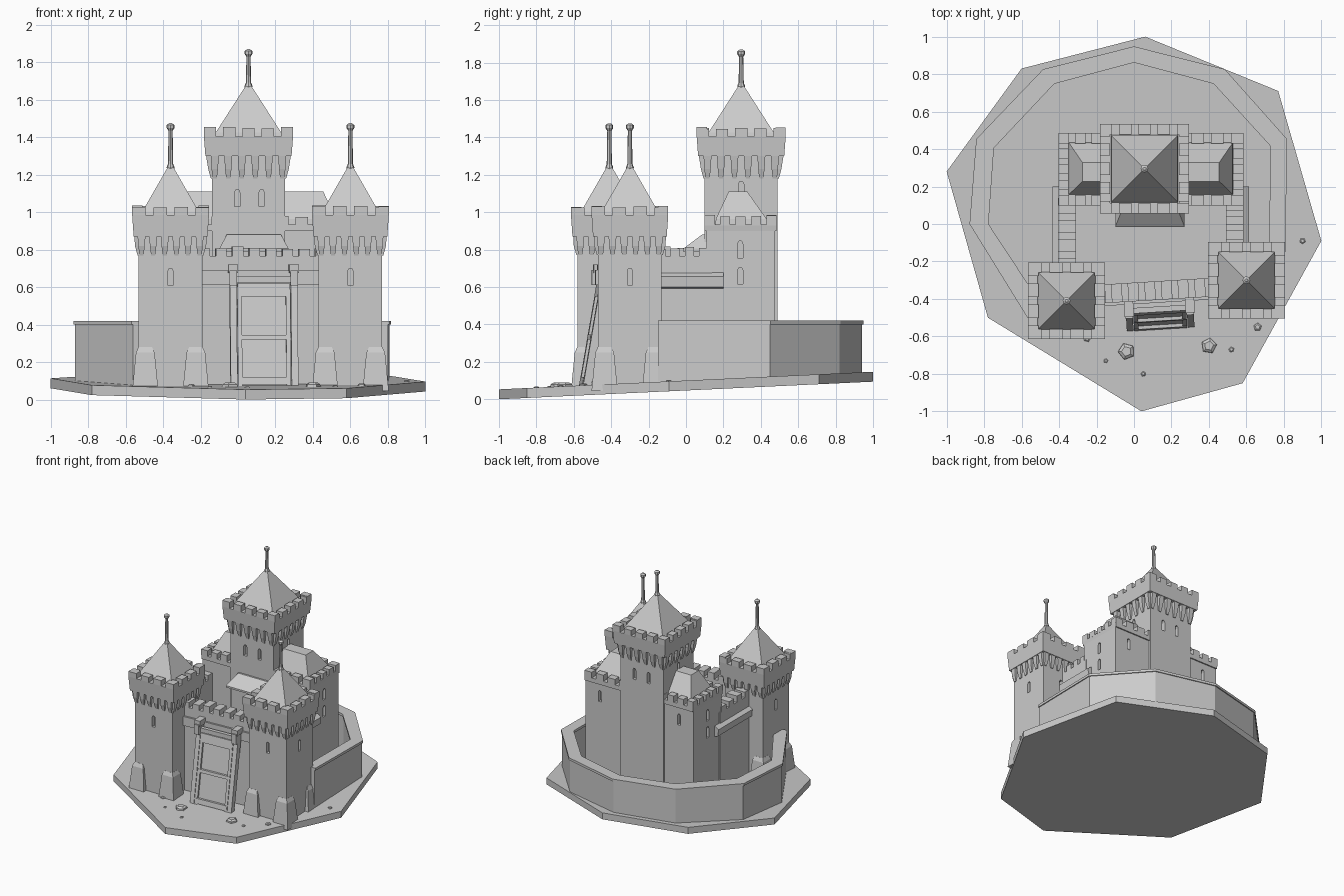
import bpy, bmesh, math, random
from mathutils import Vector, Matrix

random.seed(4)
if bpy.data.objects.get("Cube"):
    bpy.data.objects.remove(bpy.data.objects["Cube"])

stone = bpy.data.materials.new("grey stone")
stone.use_nodes = True
GREY = (0.6, 0.6, 0.6, 1)
stone.diffuse_color = GREY
stone.node_tree.nodes["Principled BSDF"].inputs["Base Color"].default_value = GREY


def finish(name, bm):
    bmesh.ops.recalc_face_normals(bm, faces=bm.faces)
    mesh = bpy.data.meshes.new(name)
    bm.to_mesh(mesh)
    bm.free()
    mesh.materials.append(stone)
    ob = bpy.data.objects.new(name, mesh)
    bpy.context.scene.collection.objects.link(ob)
    return ob


def skin(bm, rings):
    """Closed solid through rings of equal point count."""
    vs = [[bm.verts.new(p) for p in r] for r in rings]
    n = len(vs[0])
    for a, b in zip(vs, vs[1:]):
        for i in range(n):
            j = (i + 1) % n
            bm.faces.new((a[i], a[j], b[j], b[i]))
    bm.faces.new(vs[0][::-1])
    bm.faces.new(vs[-1])


def rect(x, y, z, hx, hy):
    return [(x - hx, y - hy, z), (x + hx, y - hy, z), (x + hx, y + hy, z), (x - hx, y + hy, z)]


def block(bm, x0, x1, y0, y1, z0, z1):
    x, y, hx, hy = (x0 + x1) / 2, (y0 + y1) / 2, (x1 - x0) / 2, (y1 - y0) / 2
    skin(bm, [rect(x, y, z0, hx, hy), rect(x, y, z1, hx, hy)])


def ground(y):
    return 0.1 + 0.047 * y


def cut_slits(ob, slits):
    """Recess narrow arched windows: (x, y, z, turn)."""
    bm = bmesh.new()
    prof = [(-0.014, -0.045), (0.014, -0.045), (0.014, 0.03), (0.007, 0.045), (-0.007, 0.045), (-0.014, 0.03)]
    for x, y, z, turn in slits:
        m = Matrix.Translation((x, y, z)) @ Matrix.Rotation(turn, 4, 'Z')
        skin(bm, [[m @ Vector((px, d, pz)) for px, pz in prof] for d in (-0.03, 0.03)])
    cutter = finish("slit_cutter", bm)
    cutter.hide_render = True
    mod = ob.modifiers.new("slits", 'BOOLEAN')
    mod.operation, mod.solver, mod.object = 'DIFFERENCE', 'EXACT', cutter
    bpy.context.view_layer.update()
    cut = bpy.data.meshes.new_from_object(ob.evaluated_get(bpy.context.evaluated_depsgraph_get()))
    ob.modifiers.clear()
    ob.data = cut
    bpy.data.objects.remove(cutter)


def merlons(bm, a, b, count, thick, z0, z1):
    """Teeth along the line a-b, end teeth flush with the ends."""
    a, b = Vector(a), Vector(b)
    d = (b - a).normalized()
    side = Vector((-d.y, d.x)) * thick / 2
    pitch = (b - a).length / (count - 0.36)
    for i in range(count):
        p = a + d * pitch * i
        q = p + d * pitch * 0.64
        top = z1 + random.uniform(-0.006, 0.006)
        base = [p - side, q - side, q + side, p + side]
        skin(bm, [[(*v, z) for v in base] for z in (z0, top)])


def battlement(bm, x, y, hx, hy, count, z0, z1, t=0.055):
    ex, ey = hx - t / 2, hy - t / 2
    for s in (-1, 1):
        merlons(bm, (x - hx, y + s * ey), (x + hx, y + s * ey), count, t, z0, z1)
        merlons(bm, (x + s * ex, y - hy), (x + s * ex, y + hy), count, t, z0, z1)


def tower(name, x, y, half, crown, z0, corbel, deck, notch, top, roof, apex, tip, teeth, slits):
    # Shaft
    bm = bmesh.new()
    skin(bm, [rect(x, y, z0, half, half), rect(x, y, deck + 0.02, half, half)])
    cut_slits(finish(name + "_shaft", bm), slits)
    # Overhanging crown with tapered corbels under it
    bm = bmesh.new()
    skin(bm, [rect(x, y, deck, crown - 0.008, crown - 0.008), rect(x, y, notch, crown, crown)])
    battlement(bm, x, y, crown, crown, teeth, notch, top)
    out = crown - 0.012
    for k in range(4):
        m = Matrix.Translation((x, y, 0)) @ Matrix.Rotation(k * math.pi / 2, 4, 'Z')
        for i in range(6):
            u = (i / 5 - 0.5) * 2 * (half - 0.015)
            rings = []
            for z, d, w in ((corbel, half + 0.006, 0.011), (corbel + 0.05, half + 0.02, 0.017), (deck, out, 0.021)):
                rings.append([m @ Vector(p) for p in rect(u, -(half - 0.01 + d) / 2, z, w, (d - half + 0.01) / 2)])
            skin(bm, rings)
    finish(name + "_crown", bm)
    # Pyramid roof
    bm = bmesh.new()
    skin(bm, [rect(x, y, notch - 0.01, roof + 0.006, roof + 0.006), rect(x, y, notch + 0.02, roof, roof),
              rect(x, y, apex - 0.01, 0.018, 0.018), rect(x, y, apex, 0.01, 0.01)])
    finish(name + "_roof", bm)
    # Pole with collar and knob
    bm = bmesh.new()
    prof = [(0.018, apex - 0.03), (0.021, apex - 0.005), (0.014, apex + 0.012), (0.011, tip - 0.04),
            (0.021, tip - 0.025), (0.021, tip - 0.01), (0.008, tip)]
    skin(bm, [[(x + r * math.cos(a * math.pi / 4), y + r * math.sin(a * math.pi / 4), z) for a in range(8)]
              for r, z in prof])
    finish(name + "_pole", bm)


# Tilted ground slab
outline = [(0.06, 1), (-0.6, 0.83), (-1, 0.28), (-0.78, -0.5), (0.04, -1), (0.58, -0.85), (1, -0.09), (0.77, 0.71)]
bm = bmesh.new()
skin(bm, [[(x, y, ground(y) - 0.053 + h) for x, y in outline] for h in (0, 0.053)])
finish("ground_slab", bm)

# Low outer wall, open at the front, with a thin coping
outer = [(-0.56, -0.5), (-0.87, 0.0), (-0.835, 0.45), (-0.48, 0.82), (0, 0.94), (0.48, 0.82), (0.81, 0.45), (0.8, -0.15)]
inner = [(-0.47, -0.48), (-0.785, 0.0), (-0.755, 0.41), (-0.43, 0.755), (0, 0.87), (0.43, 0.755), (0.735, 0.42), (0.73, -0.15)]
for name, grow, low, high in (("outer_wall", 0, None, 0.405), ("outer_wall_coping", 0.008, 0.4, 0.42)):
    bm = bmesh.new()
    sections = []
    for o, i in zip(outer, inner):
        o, i = Vector(o), Vector(i)
        d = (o - i).normalized() * grow
        o, i = o + d, i - d
        sections.append([(*p, z) for p, z in ((o, low or ground(o.y) - 0.02), (o, high), (i, high),
                                              (i, low or ground(i.y) - 0.02))])
    skin(bm, sections)
    finish(name, bm)

# Front towers with sloped corner buttresses
for name, x, y in (("right_front_tower", -0.36, -0.41), ("left_front_tower", 0.6, -0.3)):
    sl = [(x, y - 0.17, 0.655, 0), (x, y + 0.17, 0.655, 0)]
    sl += [(x + s * 0.17, y, 0.655, math.pi / 2) for s in (-1, 1)]
    tower(name, x, y, 0.17, 0.205, 0.05, 0.77, 0.87, 0.985, 1.03, 0.15, 1.245, 1.475, 4, sl)
    bm = bmesh.new()
    for sx in (-1, 1):
        for sy in (-1, 1):
            cx, cy = x + sx * 0.135, y + sy * 0.135
            skin(bm, [rect(cx, cy, 0.045, 0.07, 0.07), rect(cx, cy, 0.25, 0.05, 0.05),
                      rect(cx, cy, 0.28, 0.036, 0.036)])
    finish(name + "_buttresses", bm)

# Central keep
KX, KY = 0.056, 0.295
keep_slits = [(KX + s, KY + t * 0.195, 1.075, 0) for s in (-0.06, 0.07) for t in (-1, 1)]
keep_slits += [(KX + s * 0.195, KY, 1.12, math.pi / 2) for s in (-1, 1)]
tower("keep", KX, KY, 0.195, 0.238, 0.08, 1.18, 1.3, 1.405, 1.45, 0.175, 1.68, 1.87, 5, keep_slits)

# Wings either side of the keep, with hipped roofs ending in a flat ridge
for name, x0, x1, end in (("right_wing", -0.4, 0.0, -1), ("left_wing", 0.1, 0.58, 1)):
    y0, y1 = 0.11, 0.475
    face = x0 if end < 0 else x1
    bm = bmesh.new()
    block(bm, x0, x1, y0, y1, 0.08, 0.935)
    sl = [(face, 0.29, z, math.pi / 2) for z in (0.66, 0.8)]
    sl += [(face - end * 0.13, y1, 0.8, 0)]
    cut_slits(finish(name, bm), sl)
    bm = bmesh.new()
    xc, hx, yc, hy = (x0 + x1) / 2, (x1 - x0) / 2, 0.2925, 0.1925
    skin(bm, [rect(xc, yc, 0.9, hx, hy), rect(xc, yc, 0.935, hx + 0.004, hy)])
    battlement(bm, xc, yc, hx + 0.004, hy, 5, 0.93, 0.98)
    finish(name + "_battlement", bm)
    bm = bmesh.new()
    rings = []
    for z, inset, h in ((0.93, 0.05, 0.14), (0.965, 0.055, 0.135), (1.11, 0.125, 0.05)):
        a, b = sorted((face - end * inset, KX))
        rings.append(rect((a + b) / 2, 0.295 - (0.135 - h) * 0.2, z, (b - a) / 2, h))
    skin(bm, rings)
    finish(name + "_roof", bm)

# Side curtain walls with an outside ledge
for name, x0, x1, y0, out in (("right_curtain", -0.405, -0.31, -0.25, -1), ("left_curtain", 0.49, 0.585, -0.16, 1)):
    bm = bmesh.new()
    block(bm, x0, x1, y0, 0.14, 0.06, 0.765)
    merlons(bm, ((x0 + x1) / 2, y0), ((x0 + x1) / 2, 0.12), 4, 0.095, 0.76, 0.81)
    finish(name, bm)
    bm = bmesh.new()
    face = x0 if out < 0 else x1
    skin(bm, [[(face - out * 0.01, y, 0.59), (face + out * 0.025, y, 0.6), (face + out * 0.03, y, 0.655),
               (face - out * 0.01, y, 0.68)] for y in (y0, 0.2)])
    finish(name + "_ledge", bm)

# Front wall and gate share a slightly turned frame
turn = Matrix.Translation((0.13, -0.355, 0)) @ Matrix.Rotation(math.radians(3.5), 4, 'Z')
bm = bmesh.new()
block(bm, -0.36, 0.36, -0.05, 0.05, 0.05, 0.765)
block(bm, -0.36, 0.36, -0.065, 0, 0.615, 0.69)
merlons(bm, (-0.34, 0), (0.34, 0), 8, 0.1, 0.76, 0.81)
finish("front_wall", bm).matrix_world = turn


def lean(z):
    return -0.19 + 0.11 * (z - 0.08) / 0.64


def leaning(bm, x0, x1, z0, z1, front, back):
    skin(bm, [[(x0, lean(z) - front, z), (x1, lean(z) - front, z), (x1, lean(z) + back, z), (x0, lean(z) + back, z)]
              for z in (z0, z1)])


bm = bmesh.new()
leaning(bm, -0.14, 0.14, 0.05, 0.62, 0.0, 0.04)
for z0, z1 in ((0.08, 0.12), (0.32, 0.345), (0.55, 0.62)):
    leaning(bm, -0.14, 0.14, z0, z1, 0.018, 0.01)
for s in (-0.13, 0.13):
    leaning(bm, s - 0.012, s + 0.012, 0.05, 0.6, 0.015, 0.01)
finish("gate_door", bm).matrix_world = turn

bm = bmesh.new()
for s in (-1, 1):
    x = s * 0.163
    leaning(bm, x - 0.018, x + 0.018, 0.045, 0.7, 0.015, 0.03)
    block(bm, x - 0.025, x + 0.025, -0.13, -0.04, 0.675, 0.72)
    block(bm, x - 0.02, x + 0.02, -0.14, -0.1, 0.61, 0.69)
block(bm, -0.17, 0.17, -0.115, -0.085, 0.625, 0.66)
finish("gate_frame", bm).matrix_world = turn

# Porch in the courtyard with a sloped roof
bm = bmesh.new()
block(bm, -0.07, 0.24, 0.01, 0.12, 0.07, 0.8)
skin(bm, [rect(0.085, 0.05, 0.79, 0.185, 0.065), rect(0.085, 0.05, 0.805, 0.185, 0.065),
          rect(0.085, 0.1, 0.88, 0.145, 0.015)])
finish("porch", bm)

# Scattered rocks
bm = bmesh.new()
for x, y, r in ((-0.04, -0.68, 0.045), (0.4, -0.65, 0.042), (-0.25, -0.61, 0.02), (0.05, -0.8, 0.014),
                (0.66, -0.55, 0.022), (0.9, -0.09, 0.016), (-0.15, -0.73, 0.012), (0.52, -0.67, 0.015)):
    a0 = random.uniform(0, 1)
    skin(bm, [[(x + k * r * math.cos(a0 + i * math.tau / 5), y + k * r * math.sin(a0 + i * math.tau / 5),
                ground(y) + h * r) for i in range(5)] for k, h in ((1.05, -0.3), (1, 0.25), (0.6, 0.5))])
finish("rocks", bm)
